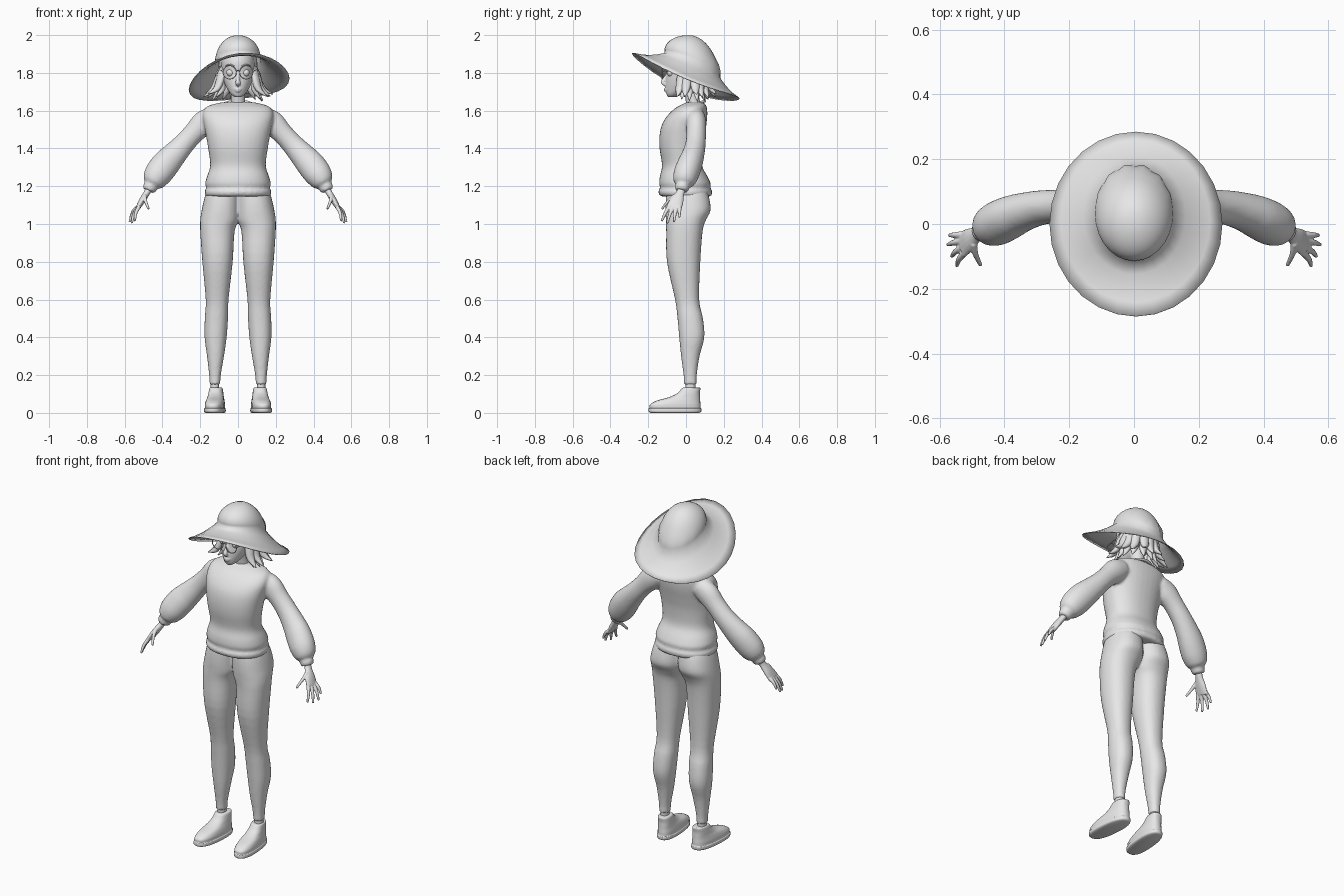
import bpy, bmesh, math, random
from mathutils import Vector

if "Cube" in bpy.data.objects:
    bpy.data.objects.remove(bpy.data.objects["Cube"], do_unlink=True)
random.seed(4)

GREY = bpy.data.materials.new("clay_grey")
GREY.use_nodes = True
GREY.diffuse_color = (0.8, 0.8, 0.8, 1)
GREY.node_tree.nodes["Principled BSDF"].inputs["Base Color"].default_value = (0.8, 0.8, 0.8, 1)


def smooth_rows(rows, k=4):
    """Catmull-Rom interpolation of cross-section rows."""
    out = []
    for i in range(len(rows) - 1):
        p0, p1, p2 = rows[max(i - 1, 0)], rows[i], rows[i + 1]
        p3 = rows[min(i + 2, len(rows) - 1)]
        for s in range(k):
            t = s / k
            out.append([b + 0.5 * t * (c - a + t * (2*a - 5*b + 4*c - d + t * (3*(b - c) + d - a)))
                        for a, b, c, d in zip(p0, p1, p2, p3)])
    return out + [list(rows[-1])]


def skin(bm, rings):
    loops = [[bm.verts.new(p) for p in r] for r in rings]
    n = len(loops[0])
    for a, b in zip(loops, loops[1:]):
        for i in range(n):
            bm.faces.new((a[i], a[(i + 1) % n], b[(i + 1) % n], b[i]))
    bm.faces.new(loops[0])
    bm.faces.new(loops[-1])


def stack(bm, rows, n=28, power=0.9, k=4):
    """Horizontal sections: z, x0, x1, y0, y1."""
    rings = []
    for z, x0, x1, y0, y1 in smooth_rows(rows, k):
        ring = []
        for i in range(n):
            a = 2 * math.pi * i / n
            c, s = math.cos(a), math.sin(a)
            ring.append(((x0 + x1) / 2 + (x1 - x0) / 2 * math.copysign(abs(c) ** power, c),
                         (y0 + y1) / 2 + (y1 - y0) / 2 * math.copysign(abs(s) ** power, s), z))
        rings.append(ring)
    skin(bm, rings)


def tube(bm, rows, ref=(0, 1, 0), n=14, k=4):
    """Sections along a path: x, y, z, half width along ref, half thickness."""
    rows = smooth_rows(rows, k)
    pts = [Vector(r[:3]) for r in rows]
    rings = []
    for i, r in enumerate(rows):
        d = (pts[min(i + 1, len(pts) - 1)] - pts[max(i - 1, 0)]).normalized()
        u = Vector(ref)
        u = (u - d * u.dot(d)).normalized()
        v = d.cross(u)
        rings.append([pts[i] + u * r[3] * math.cos(2 * math.pi * j / n)
                      + v * r[4] * math.sin(2 * math.pi * j / n) for j in range(n)])
    skin(bm, rings)


def mirror(bm):
    new = bmesh.ops.duplicate(bm, geom=bm.verts[:] + bm.edges[:] + bm.faces[:])["geom"]
    for v in new:
        if isinstance(v, bmesh.types.BMVert):
            v.co.x *= -1


def finish(name, bm, voxel=0, relax=3):
    bmesh.ops.recalc_face_normals(bm, faces=bm.faces[:])
    for f in bm.faces:
        f.smooth = True
    me = bpy.data.meshes.new(name)
    bm.to_mesh(me)
    bm.free()
    me.materials.append(GREY)
    ob = bpy.data.objects.new(name, me)
    bpy.context.collection.objects.link(ob)
    if voxel:
        m = ob.modifiers.new("fuse", "REMESH")
        m.mode, m.voxel_size, m.use_smooth_shade = "VOXEL", voxel, True
        s = ob.modifiers.new("relax", "SMOOTH")
        s.factor, s.iterations = 0.5, relax
    return ob


# Trousers: two legs fused at the hips
bm = bmesh.new()
stack(bm, [(1.18, -.01, .165, -.1, .11), (1.13, -.01, .18, -.107, .125), (1.07, -.01, .193, -.109, .13),
           (1.02, -.004, .2, -.107, .105), (.96, .018, .2, -.105, .088), (.8, .028, .189, -.101, .076),
           (.6, .05, .171, -.058, .07), (.5, .053, .176, -.045, .09), (.4, .06, .177, -.036, .097),
           (.3, .074, .164, -.026, .072), (.2, .091, .153, -.013, .057), (.15, .094, .151, -.01, .056)])
mirror(bm)
finish("trousers", bm, .009)

# Ankles
bm = bmesh.new()
stack(bm, [(.2, .1, .145, -.003, .05), (.14, .1, .145, -.003, .05), (.09, .1, .145, -.003, .05)], 16)
mirror(bm)
finish("ankles", bm)

# Shoes, toes turned slightly outward
bm = bmesh.new()
stack(bm, [(0, .075, .168, -.185, .07), (.006, .067, .176, -.197, .08), (.022, .067, .176, -.198, .082),
           (.027, .07, .173, -.193, .078), (.045, .07, .173, -.19, .077), (.065, .074, .169, -.155, .075),
           (.083, .079, .164, -.09, .074), (.105, .083, .161, -.045, .073), (.13, .088, .157, -.022, .076),
           (.134, .096, .149, -.012, .068)], 28, .8)
for v in bm.verts:
    v.co.x -= .08 * (v.co.y + .05)
mirror(bm)
finish("shoes", bm)

# Sweater: puffed sleeves fused with the torso
bm = bmesh.new()
tube(bm, [(.13, .052, 1.565, .05, .055), (.18, .054, 1.535, .054, .066), (.235, .054, 1.48, .052, .056),
          (.29, .05, 1.42, .054, .058), (.345, .036, 1.36, .06, .068), (.385, .02, 1.315, .066, .075),
          (.425, .0, 1.262, .067, .073), (.45, -.012, 1.222, .056, .058), (.46, -.016, 1.205, .037, .038),
          (.466, -.02, 1.193, .038, .039), (.474, -.024, 1.175, .032, .032)], n=24)
mirror(bm)
torso = [(1.145, .162, -.122, .122), (1.152, .174, -.14, .135), (1.175, .177, -.146, .139),
         (1.19, .167, -.135, .128), (1.212, .174, -.142, .132), (1.25, .165, -.139, .115),
         (1.31, .147, -.127, .085), (1.4, .158, -.14, .085), (1.47, .17, -.14, .096),
         (1.53, .181, -.126, .108), (1.58, .187, -.093, .113), (1.618, .17, -.05, .11),
         (1.637, .12, -.012, .1), (1.645, .075, 0, .088)]
stack(bm, [(z, -w, w, a, b) for z, w, a, b in torso], 36)
finish("sweater", bm, .009)

# Collar band
bm = bmesh.new()
collar = []
for i in range(25):
    a = 2 * math.pi * i / 24
    collar.append((.074 * math.cos(a), .04 + .058 * math.sin(a), 1.632 + .018 * math.sin(a), .007, .009))
tube(bm, collar, (0, 0, 1), 8, 2)
finish("collar", bm)

# Hands: palm, four fingers and thumb
bm = bmesh.new()
tube(bm, [(.462, -.016, 1.205, .022, .02), (.482, -.03, 1.165, .022, .017), (.507, -.048, 1.125, .036, .017),
          (.53, -.064, 1.085, .042, .012)])
for base, tip in (((.53, -.033, 1.09), (.57, -.035, 1.035)), ((.532, -.052, 1.085), (.575, -.064, 1.01)),
                  ((.53, -.072, 1.085), (.563, -.1, 1.004)), ((.524, -.09, 1.092), (.547, -.129, 1.015)),
                  ((.495, -.06, 1.15), (.473, -.128, 1.08))):
    mid = [(a + b) / 2 + c for a, b, c in zip(base, tip, (.005, 0, .005))]
    tube(bm, [(*base, .011, .011), (*mid, .009, .009), (*tip, .006, .006)], n=10)
mirror(bm)
finish("hands", bm, .0035, 2)

# Head with neck, nose, lips and ears
bm = bmesh.new()
head = [(1.672, .018, -.095, -.05), (1.688, .038, -.104, -.02), (1.72, .06, -.109, .05), (1.76, .077, -.107, .085),
        (1.8, .085, -.103, .1), (1.86, .088, -.106, .105), (1.92, .075, -.08, .09), (1.95, .04, -.04, .06)]
stack(bm, [(z, -w, w, a, b) for z, w, a, b in head], 32, 1)
tube(bm, [(0, .045, 1.59, .05, .045), (0, .036, 1.65, .038, .037), (0, .02, 1.75, .038, .04)], (1, 0, 0), 20)
tube(bm, [(0, -.094, 1.8, .007, .008), (0, -.112, 1.77, .009, .01), (0, -.122, 1.748, .015, .011),
          (0, -.106, 1.735, .01, .008)], (1, 0, 0))
for z, w in ((1.714, .024), (1.705, .018)):
    tube(bm, [(-w, -.1, z, .003, .003), (0, -.111, z, .007, .006), (w, -.1, z, .003, .003)], (0, 0, 1))
for s in (-1, 1):
    tube(bm, [(s * .08, -.005, 1.765, .008, .006), (s * .094, .005, 1.79, .016, .008),
              (s * .092, .01, 1.82, .012, .006)])
finish("head", bm, .005, 2)

# Eyes and brows
bm = bmesh.new()
for s in (-1, 1):
    ball = bmesh.ops.create_uvsphere(bm, u_segments=20, v_segments=12, radius=.02)["verts"]
    bmesh.ops.translate(bm, verts=ball, vec=(s * .041, -.08, 1.8))
    tube(bm, [(s * .02, -.104, 1.836, .003, .003), (s * .045, -.097, 1.844, .004, .004),
              (s * .066, -.079, 1.836, .002, .002)], (0, 0, 1), 8)
finish("eyes_and_brows", bm)

# Round glasses with bridge and temples
bm = bmesh.new()
for s in (-1, 1):
    rim = [(s * .044 + .035 * math.cos(i * math.pi / 12), -.128, 1.803 + .035 * math.sin(i * math.pi / 12), .0025, .0025)
           for i in range(25)]
    tube(bm, rim, (0, 1, 0), 6, 2)
    tube(bm, [(s * .079, -.128, 1.808, .0025, .0025), (s * .09, -.06, 1.812, .0025, .0025),
              (s * .09, .01, 1.815, .0025, .0025)], (0, 0, 1), 6)
tube(bm, [(-.01, -.128, 1.808, .0025, .0025), (0, -.13, 1.814, .0025, .0025), (.01, -.128, 1.808, .0025, .0025)],
     (0, 0, 1), 6)
finish("glasses", bm)

# Hair: cap plus two layers of pointed locks around the sides and back
bm = bmesh.new()
stack(bm, [(1.74, -.07, .07, .0, .1), (1.78, -.096, .096, -.005, .125), (1.84, -.103, .103, -.03, .13),
           (1.9, -.09, .09, -.06, .12), (1.94, -.04, .04, -.02, .08)], 28, 1)
for count, spread, drop in ((13, 1, 1.675), (10, .72, 1.66)):
    for i in range(count):
        a = math.radians(62 + 236 * i / (count - 1) + random.uniform(-4, 4))
        sx, sy = math.sin(a), -math.cos(a)
        r = spread * random.uniform(.94, 1.06)
        z = drop + random.uniform(-.012, .02)
        tube(bm, [(.085 * sx, .03 + .085 * sy, 1.83, .02, .015), (.106 * sx, .025 + .1 * sy, 1.775, .027, .018),
                  (.132 * r * sx, .02 + .115 * r * sy, 1.715, .023, .016),
                  (.185 * r * sx, .02 + .14 * r * sy, z, .002, .002)], (sy, -sx, 0), 8, 3)
finish("hair", bm)

# Sun hat: wide tilted brim and domed crown with a scalloped rear edge
bm = bmesh.new()
SIDES = 28


def hat_ring(cx, cy, rx, ry, z0, tilt, bend, roll):
    ring = []
    for i in range(SIDES):
        a = 2 * math.pi * i / SIDES
        x, f = math.sin(a), math.cos(a)
        ring.append(Vector((cx + rx * x, cy - ry * f, z0 + tilt * f + bend * math.cos(2 * a) + roll * x)))
    return ring


inner = hat_ring(0, .035, .122, .148, 1.849, .0675, -.011, .008)
outer = hat_ring(.006, 0, .267, .285, 1.7625, .12, .0225, .03)
rings = [outer] + [[o.lerp(p, t) + Vector((0, 0, -.012 * math.sin(math.pi * t))) for o, p in zip(outer, inner)]
                   for t in (.25, .5, .75)] + [inner]
for step in range(1, 10):
    phi = step / 10 * math.pi / 2
    up, shrink = math.sin(phi), math.cos(phi)
    ring = []
    for i, p in enumerate(inner):
        rear = max(0, -math.cos(2 * math.pi * i / SIDES))
        wave = 1 + (.06 * rear * (i % 2) if step < 3 else 0)
        ring.append(Vector((p.x * shrink * wave, .035 - .02 * up + (p.y - .035) * shrink * wave,
                            p.z + (2 - p.z) * up)))
    rings.append(ring)
skin(bm, rings)
bm.faces.ensure_lookup_table()
bmesh.ops.delete(bm, geom=[f for f in bm.faces if len(f.verts) == SIDES and f.calc_center_median().z < 1.9],
                 context="FACES_ONLY")
hat = finish("sun_hat", bm)
shell = hat.modifiers.new("thickness", "SOLIDIFY")
shell.thickness, shell.offset = .004, -1
